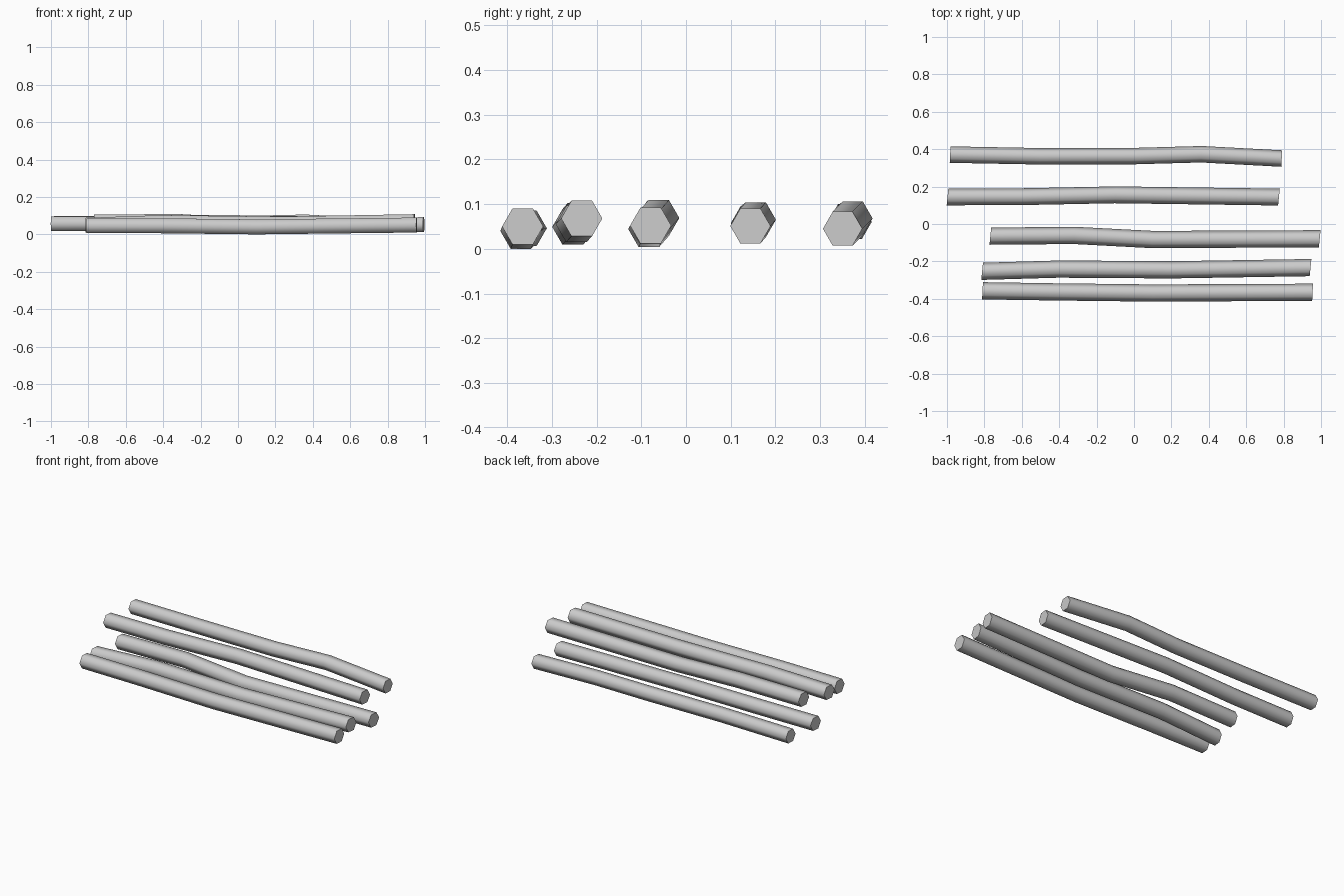
import bpy
import bmesh
from math import cos, sin, pi, radians
from mathutils import Vector

cube = bpy.data.objects.get("Cube")
if cube:
    bpy.data.objects.remove(cube, do_unlink=True)

SIDES = 6
GREY = (0.6, 0.6, 0.6, 1.0)

grey = bpy.data.materials.new("light grey")
grey.use_nodes = True
grey.diffuse_color = GREY
grey.node_tree.nodes["Principled BSDF"].inputs["Base Color"].default_value = GREY


def make_stick(name, radius, slant, path):
    """Six-sided rod with capped ends, bent along a path of centre points."""
    bm = bmesh.new()
    rings = []
    for point in path:
        ring = []
        for i in range(SIDES):
            a = 2 * pi * i / SIDES
            dy, dz = radius * cos(a), radius * sin(a)
            ring.append(bm.verts.new(Vector(point) + Vector((slant * dy, dy, dz))))
        rings.append(ring)
    # Side walls
    for lower, upper in zip(rings, rings[1:]):
        for i in range(SIDES):
            j = (i + 1) % SIDES
            bm.faces.new((lower[i], lower[j], upper[j], upper[i]))
    # End caps
    bm.faces.new(rings[0])
    bm.faces.new(rings[-1])
    bmesh.ops.recalc_face_normals(bm, faces=bm.faces)
    mesh = bpy.data.meshes.new(name)
    bm.to_mesh(mesh)
    bm.free()
    mesh.materials.append(grey)
    obj = bpy.data.objects.new(name, mesh)
    bpy.context.collection.objects.link(obj)
    # Round-looking sides, crisp cap edges
    bpy.ops.object.select_all(action="DESELECT")
    obj.select_set(True)
    bpy.context.view_layer.objects.active = obj
    bpy.ops.object.shade_smooth_by_angle(angle=radians(65))


# Sticks from front to back
make_stick("front_stick", 0.046, 0.05, [
    (-0.81, -0.357, 0.046), (-0.42, -0.363, 0.046),
    (0.1, -0.369, 0.040), (0.955, -0.365, 0.050)])
make_stick("second_stick", 0.046, 0.1, [
    (-0.812, -0.253, 0.049), (-0.4, -0.241, 0.063),
    (0.2, -0.245, 0.055), (0.944, -0.233, 0.068)])
make_stick("middle_stick", 0.046, 0.1, [
    (-0.768, -0.065, 0.066), (-0.32, -0.061, 0.069),
    (0.1, -0.083, 0.044), (0.993, -0.079, 0.052)])
make_stick("fourth_stick", 0.045, 0.1, [
    (-0.997, 0.145, 0.057), (-0.6, 0.146, 0.057),
    (-0.1, 0.156, 0.065), (0.775, 0.144, 0.051)])
make_stick("back_stick", 0.044, 0.05, [
    (-0.983, 0.371, 0.060), (-0.5, 0.362, 0.062),
    (0.0, 0.363, 0.060), (0.36, 0.373, 0.068), (0.79, 0.350, 0.045)])
